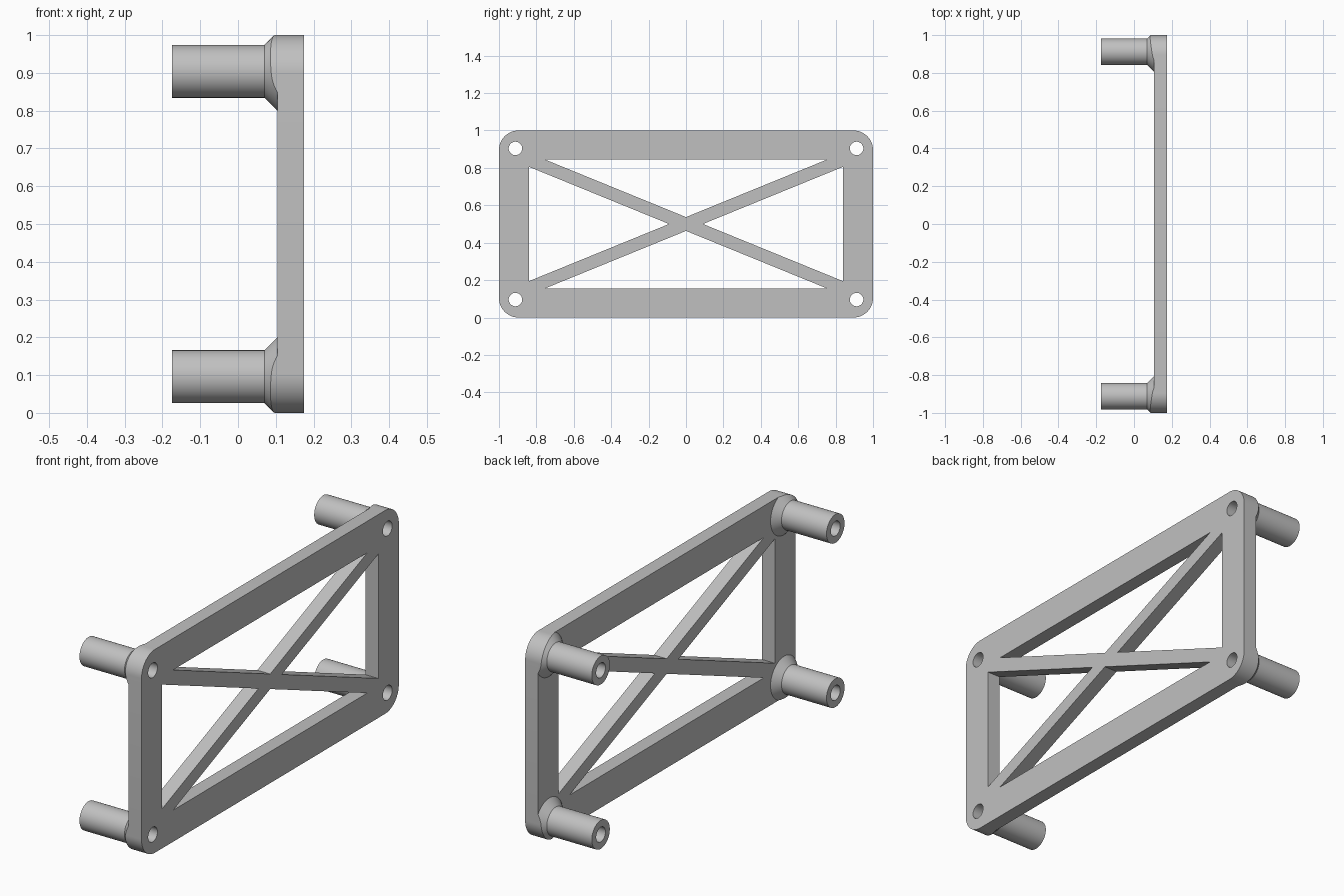
import bpy
import bmesh
from math import cos, sin, pi, radians

if "Cube" in bpy.data.objects:
    bpy.data.objects.remove(bpy.data.objects["Cube"], do_unlink=True)

HALF_Y, HALF_Z = 1.0, 0.5            # plate outline
BACK, FACE, TIP = 0.105, 0.175, -0.175   # plate sides and post end along x
POST_Y, POST_Z = 0.912, 0.404        # post offset from plate centre
POST_R, BORE_R, FLARE = 0.07, 0.036, 0.035
CORNER_R = 0.105
OPEN_Y, OPEN_Z = 0.84, 0.345         # half size of the frame opening
SLOPE, STRUT = 0.408, 0.037          # brace slope and half height

grey = bpy.data.materials.new("light grey")
grey.use_nodes = True
grey.diffuse_color = (0.53, 0.53, 0.53, 1)
grey.node_tree.nodes["Principled BSDF"].inputs["Base Color"].default_value = (0.53, 0.53, 0.53, 1)


def loft(name, rings):
    """Solid from matching (x, [(y, z)...]) cross-sections, capped at both ends."""
    bm = bmesh.new()
    loops = [[bm.verts.new((x, y, z + HALF_Z)) for y, z in pts] for x, pts in rings]
    for a, b in zip(loops, loops[1:]):
        for i in range(len(a)):
            j = (i + 1) % len(a)
            bm.faces.new((a[i], a[j], b[j], b[i]))
    bm.faces.new(loops[0])
    bm.faces.new(loops[-1])
    bmesh.ops.recalc_face_normals(bm, faces=bm.faces)
    mesh = bpy.data.meshes.new(name)
    bm.to_mesh(mesh)
    bm.free()
    mesh.materials.append(grey)
    obj = bpy.data.objects.new(name, mesh)
    bpy.context.collection.objects.link(obj)
    return obj


def circle(y, z, r, n=64):
    return [(y + r * cos(2 * pi * i / n), z + r * sin(2 * pi * i / n)) for i in range(n)]


def rounded_outline(n=16):
    pts = []
    for q, (sy, sz) in enumerate([(1, 1), (-1, 1), (-1, -1), (1, -1)]):
        for i in range(n + 1):
            a = (q + i / n) * pi / 2
            pts.append((sy * (HALF_Y - CORNER_R) + CORNER_R * cos(a),
                        sz * (HALF_Z - CORNER_R) + CORNER_R * sin(a)))
    return pts


def carve(obj, cutter, operation="DIFFERENCE"):
    cutter.hide_render = True
    mod = obj.modifiers.new("carve", "BOOLEAN")
    mod.operation, mod.object, mod.solver = operation, cutter, "EXACT"
    bpy.context.view_layer.objects.active = obj
    bpy.ops.object.modifier_apply(modifier=mod.name)
    bpy.data.objects.remove(cutter, do_unlink=True)


# Frame plate with four triangular openings that leave the cross brace
plate = loft("frame_plate", [(BACK, rounded_outline()), (FACE, rounded_outline())])
for s in (1, -1):
    reach = (OPEN_Z - STRUT) / SLOPE
    rise = SLOPE * OPEN_Y - STRUT
    for tri in ([(0, s * STRUT), (reach, s * OPEN_Z), (-reach, s * OPEN_Z)],
                [(s * STRUT / SLOPE, 0), (s * OPEN_Y, rise), (s * OPEN_Y, -rise)]):
        carve(plate, loft("opening_cutter", [(0, tri), (0.3, tri)]))

# Hollow standoff posts with flared feet trimmed to the plate outline
parts = [plate]
for sy, side in ((1, "back"), (-1, "front")):
    for sz, level in ((1, "upper"), (-1, "lower")):
        y, z = sy * POST_Y, sz * POST_Z
        post = loft(f"{level}_{side}_post", [
            (TIP, circle(y, z, POST_R)),
            (BACK - FLARE, circle(y, z, POST_R)),
            (BACK, circle(y, z, POST_R + FLARE))])
        carve(post, loft("outline_cutter", [(-0.3, rounded_outline()), (0.3, rounded_outline())]),
              "INTERSECT")
        for body in (post, plate):
            bore = circle(y, z, BORE_R, 48)
            carve(body, loft("bore_cutter", [(-0.3, bore), (0.3, bore)]))
        parts.append(post)

# Smooth round walls, crisp edges
bpy.ops.object.select_all(action="DESELECT")
for obj in parts:
    obj.select_set(True)
bpy.context.view_layer.objects.active = plate
bpy.ops.object.shade_smooth_by_angle(angle=radians(30))
